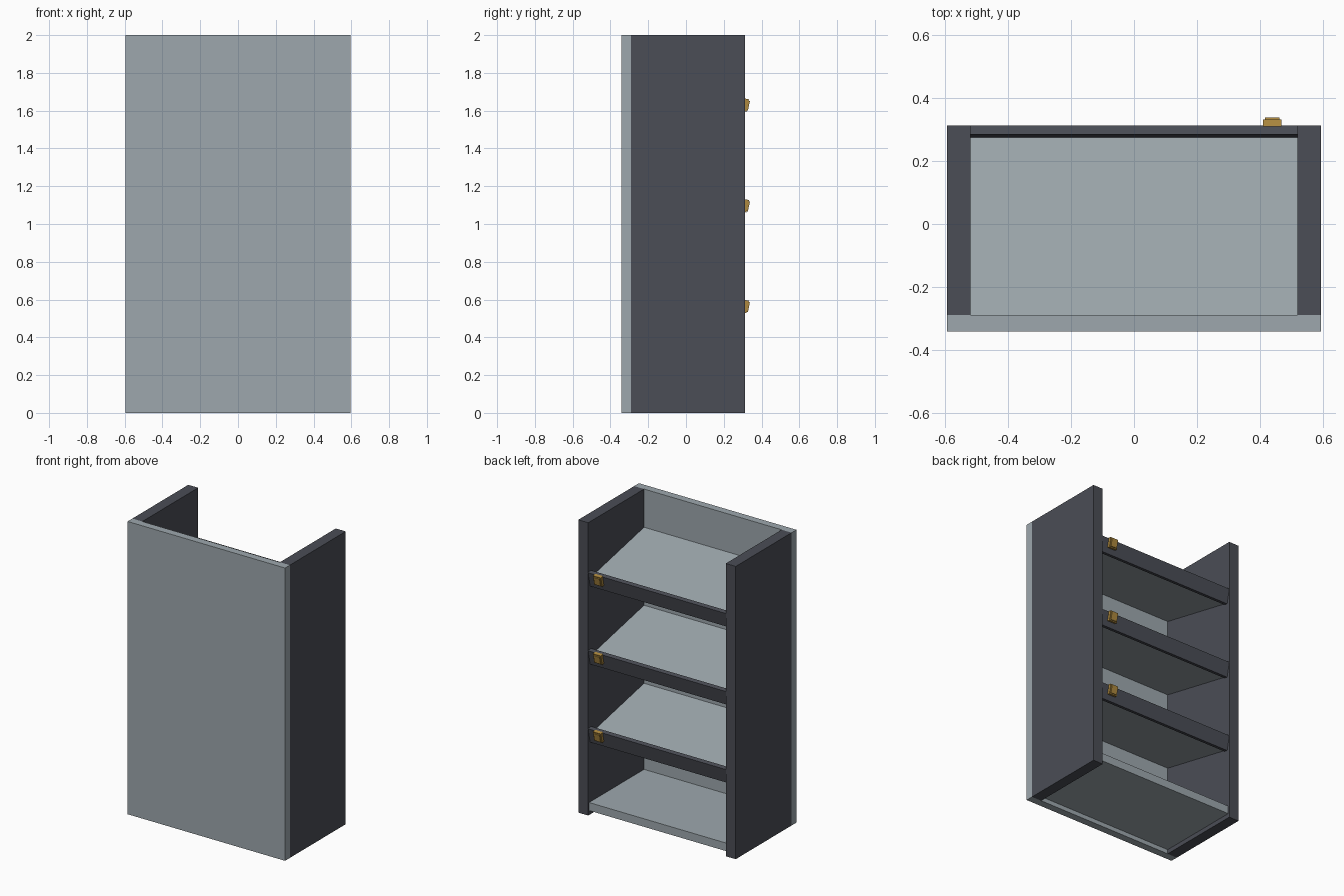
import bpy
import math
from mathutils import Matrix, Vector

cube = bpy.data.objects.get("Cube")
if cube:
    bpy.data.objects.remove(cube)


def make_material(name, color):
    mat = bpy.data.materials.new(name)
    mat.use_nodes = True
    mat.diffuse_color = (*color, 1)
    mat.node_tree.nodes["Principled BSDF"].inputs["Base Color"].default_value = (*color, 1)
    return mat


light_grey = make_material("light grey", (0.34, 0.39, 0.42))
slate = make_material("dark slate", (0.07, 0.075, 0.092))
brass = make_material("brass", (0.42, 0.25, 0.05))


def box(name, low, high, mat, frame=Matrix()):
    """Box between two corners, placed in a local frame."""
    low, high = Vector(low), Vector(high)
    bpy.ops.mesh.primitive_cube_add(size=1)
    obj = bpy.context.object
    obj.name = name
    size = Matrix.Diagonal((*(high - low), 1))
    obj.data.transform(frame @ Matrix.Translation((low + high) / 2) @ size)
    obj.data.materials.append(mat)
    return obj


HALF, INNER = 0.595, 0.52
FRONT, WALL, BACK = -0.342, -0.29, 0.313

# Upright carcass
box("front_panel", (-HALF, FRONT, 0), (HALF, WALL, 2), light_grey)
for side, sign in (("left", 1), ("right", -1)):
    a, b = sorted((sign * INNER, sign * HALF))
    box(side + "_side_panel", (a, WALL, 0), (b, BACK, 2), slate)
box("bottom_shelf", (-INNER, WALL, 0.03), (INNER, BACK - 0.01, 0.085), light_grey)

# Tilted shelves, each with a retaining rail and a clip
TILT = math.radians(-12)
for i in range(3):
    level = 0.673 + 0.533 * i
    frame = Matrix.Translation((0, WALL, level)) @ Matrix.Rotation(TILT, 4, "X")
    run = 0.578
    box(f"shelf_{i + 1}", (-INNER, -0.005, -0.05), (INNER, run, 0), light_grey, frame)
    box(f"shelf_rail_{i + 1}", (-INNER, run, -0.055), (INNER, run + 0.029, 0.047), slate, frame)
    box(f"clip_{i + 1}", (0.41, run + 0.025, -0.015), (0.47, run + 0.048, 0.052), brass, frame)
    box(f"clip_face_{i + 1}", (0.417, run + 0.048, -0.008), (0.463, run + 0.055, 0.045), brass, frame)
